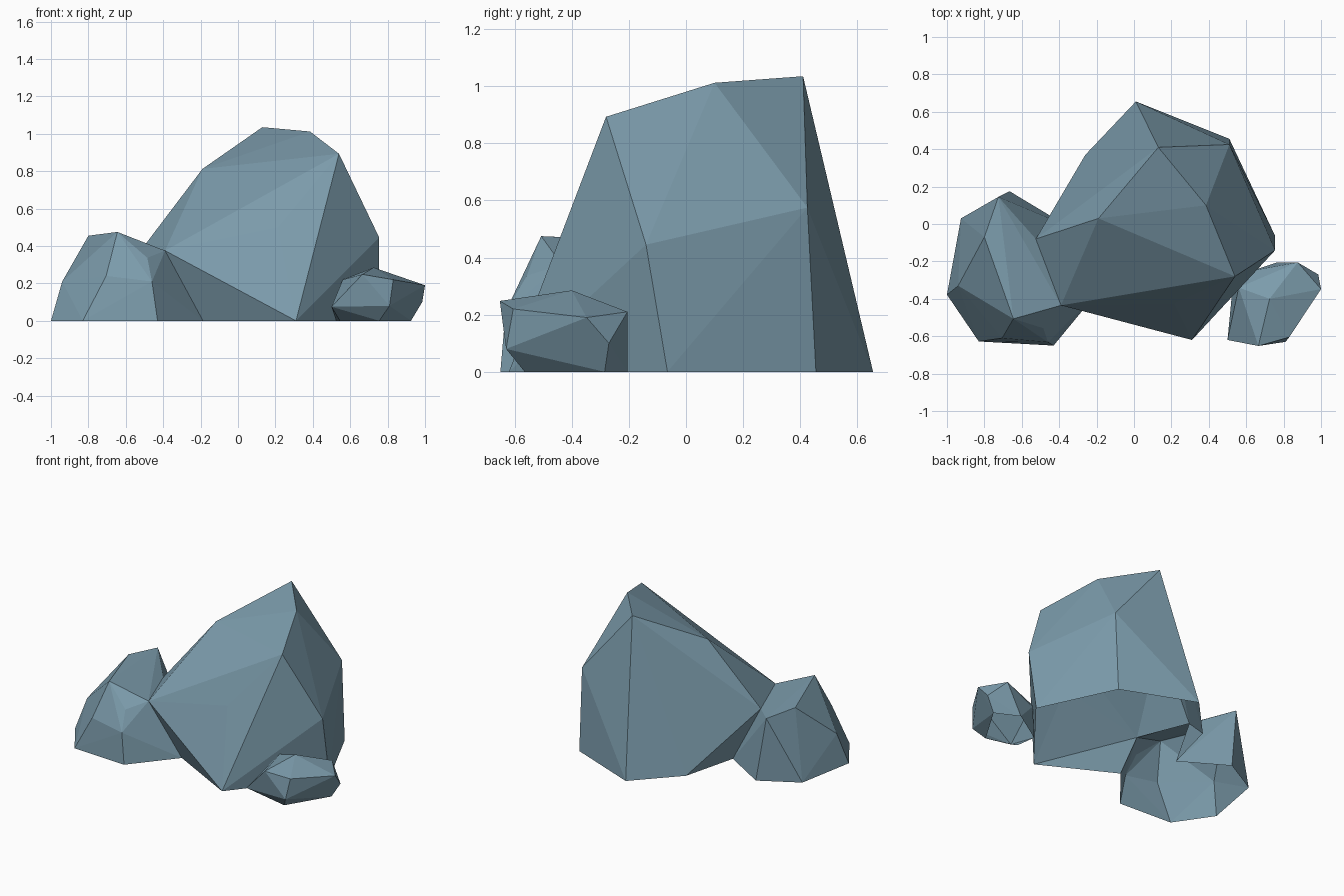
import bpy, bmesh
from mathutils import Vector

if "Cube" in bpy.data.objects:
    bpy.data.objects.remove(bpy.data.objects["Cube"])

stone = bpy.data.materials.new("blue grey stone")
stone.diffuse_color = (0.20, 0.33, 0.41, 1)
stone.use_nodes = True
stone.node_tree.nodes["Principled BSDF"].inputs["Base Color"].default_value = stone.diffuse_color

# Seam where the left boulder joins the main boulder (no wall between them)
SEAM = [(-.525, -.08, .37), (-.39, -.435, .375), (-.187, -.356, 0), (-.357, -.01, 0)]


def rock(name, corners):
    """Faceted stone: hull of its corners, open underneath and at the seam."""
    bm = bmesh.new()
    for c in corners:
        bm.verts.new(c)
    hull = bmesh.ops.convex_hull(bm, input=bm.verts[:])
    loose = {v for v in hull["geom_interior"] + hull["geom_unused"]
             if isinstance(v, bmesh.types.BMVert)}
    bmesh.ops.delete(bm, geom=list(loose), context='VERTS')
    bmesh.ops.recalc_face_normals(bm, faces=bm.faces[:])

    def on_seam(v):
        return any((v.co - Vector(s)).length < 1e-4 for s in SEAM)

    open_faces = [f for f in bm.faces
                  if all(v.co.z < .001 for v in f.verts) or all(on_seam(v) for v in f.verts)]
    bmesh.ops.delete(bm, geom=open_faces, context='FACES')
    mesh = bpy.data.meshes.new(name)
    bm.to_mesh(mesh)
    bm.free()
    mesh.materials.append(stone)
    bpy.context.collection.objects.link(bpy.data.objects.new(name, mesh))


# Large central boulder: ground ring, shoulders, crown
rock("main_boulder", SEAM + [
    (.01, .655, 0), (.51, .455, 0), (.755, -.065, 0), (.31, -.62, 0), (-.26, .37, 0),
    (.51, .425, .575), (.755, -.14, .445), (.215, -.425, .5),
    (.54, -.28, .893), (.385, .1, 1.012), (.13, .41, 1.035), (-.19, .03, .812)])

# Medium boulder leaning on the left
rock("left_boulder", SEAM + [
    (-.43, -.65, 0), (-.83, -.628, 0), (-1, -.378, 0), (-.925, .03, 0), (-.665, .175, 0),
    (-.94, -.33, .21), (-.705, -.61, .24), (-.46, -.632, .21), (-.485, -.557, .337),
    (-.645, -.507, .475), (-.8, -.07, .455), (-.725, .145, .44)])

# Small stone on the right
rock("right_stone", [
    (.545, -.50, 0), (.755, -.565, 0), (.925, -.285, 0), (.765, -.205, 0), (.525, -.36, 0),
    (.5, -.62, .075), (.81, -.63, .08), (.985, -.27, .1),
    (.725, -.4, .285), (.665, -.652, .248), (.83, -.605, .22), (1, -.348, .19),
    (.875, -.205, .21), (.63, -.25, .14), (.56, -.34, .22)])
